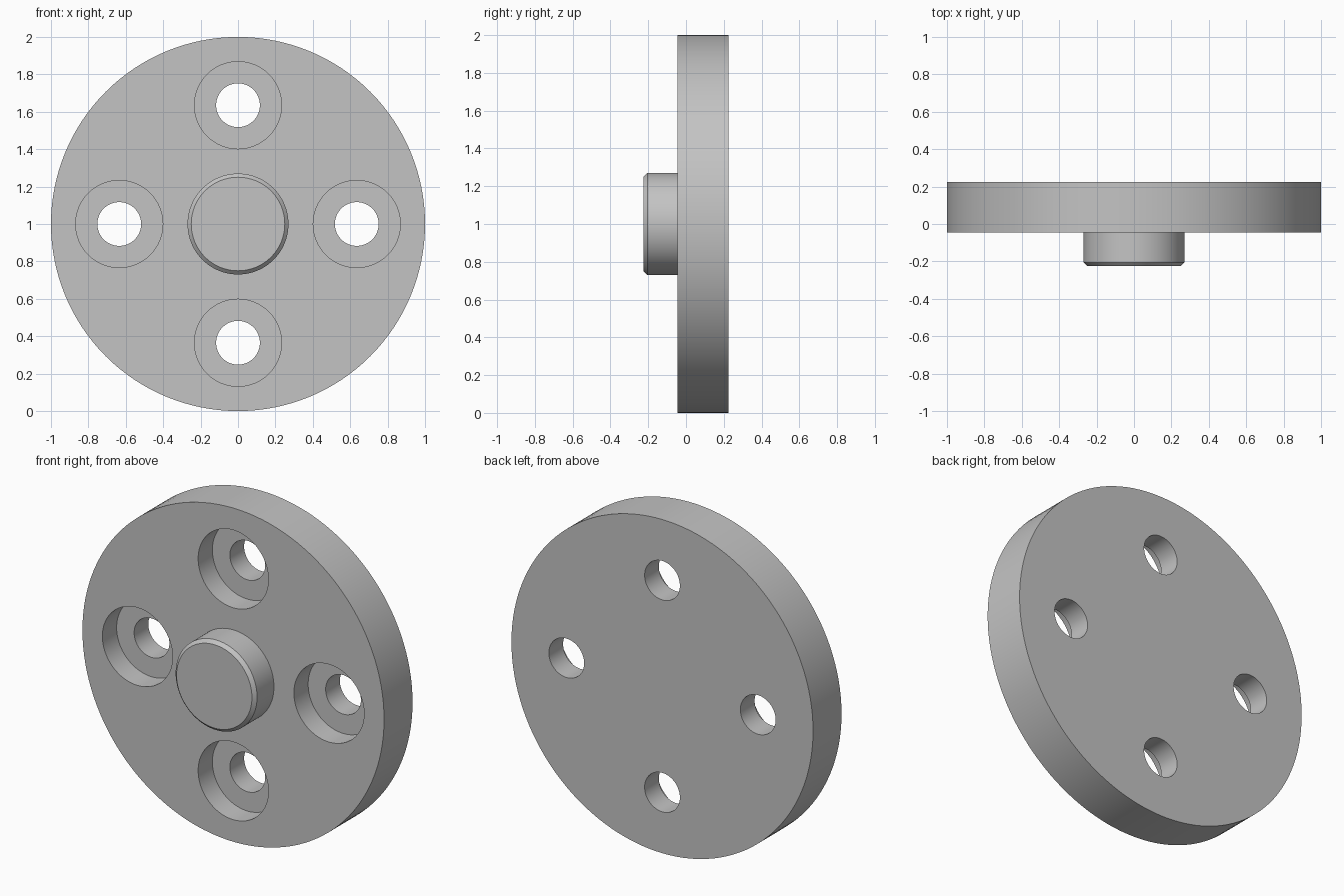
import bpy, bmesh, math
from mathutils import Vector

cube = bpy.data.objects.get("Cube")
if cube:
    bpy.data.objects.remove(cube, do_unlink=True)

# Single plain metal colour
metal = bpy.data.materials.new("grey metal")
metal.use_nodes = True
metal.diffuse_color = (0.55, 0.55, 0.55, 1)
metal.node_tree.nodes["Principled BSDF"].inputs["Base Color"].default_value = metal.diffuse_color

FRONT, BACK = -0.045, 0.225
CENTRE_Z = 1.0


def turned_part(name, profile, segments, x=0.0, z=CENTRE_Z):
    """Closed solid turned about the y axis; profile is (radius, y), front to back."""
    bm = bmesh.new()
    rings = []
    for radius, y in profile:
        angles = (2 * math.pi * i / segments for i in range(segments))
        rings.append([bm.verts.new((radius * math.cos(a), y, radius * math.sin(a)))
                      for a in angles])
    for near, far in zip(rings, rings[1:]):
        for i in range(segments):
            j = (i + 1) % segments
            bm.faces.new((near[i], near[j], far[j], far[i]))
    bm.faces.new(rings[0])
    bm.faces.new(rings[-1])
    bmesh.ops.recalc_face_normals(bm, faces=bm.faces)
    mesh = bpy.data.meshes.new(name)
    bm.to_mesh(mesh)
    bm.free()
    mesh.materials.append(metal)
    obj = bpy.data.objects.new(name, mesh)
    obj.location = Vector((x, 0, z))
    bpy.context.collection.objects.link(obj)
    return obj


# Round flange plate and its chamfered centre boss
plate = turned_part("flange_plate", [(1.0, FRONT), (1.0, BACK)], 128)
boss = turned_part("centre_boss", [(0.25, -0.225), (0.27, -0.205), (0.27, FRONT + 0.005)], 96)

# Four counterbored bolt holes
bore_floor = 0.09
hole_profile = [(0.233, FRONT - 0.05), (0.233, bore_floor),
                (0.117, bore_floor), (0.117, BACK + 0.05)]
cutters = []
for k in range(4):
    a = k * math.pi / 2
    cutter = turned_part(f"bolt_hole_cutter_{k + 1}", hole_profile, 64,
                         0.635 * math.cos(a), CENTRE_Z + 0.635 * math.sin(a))
    cutter.hide_render = True
    cutters.append(cutter)
    cut = plate.modifiers.new(f"bolt_hole_{k + 1}", "BOOLEAN")
    cut.operation = "DIFFERENCE"
    cut.solver = "EXACT"
    cut.object = cutter

# Bake the holes and discard the cutters
bpy.context.view_layer.update()
bpy.ops.object.select_all(action="DESELECT")
plate.select_set(True)
bpy.context.view_layer.objects.active = plate
for name in [m.name for m in plate.modifiers]:
    bpy.ops.object.modifier_apply(modifier=name)
for cutter in cutters:
    bpy.data.objects.remove(cutter, do_unlink=True)

# Smooth round walls, crisp rims
boss.select_set(True)
bpy.ops.object.shade_smooth_by_angle(angle=math.radians(30))
